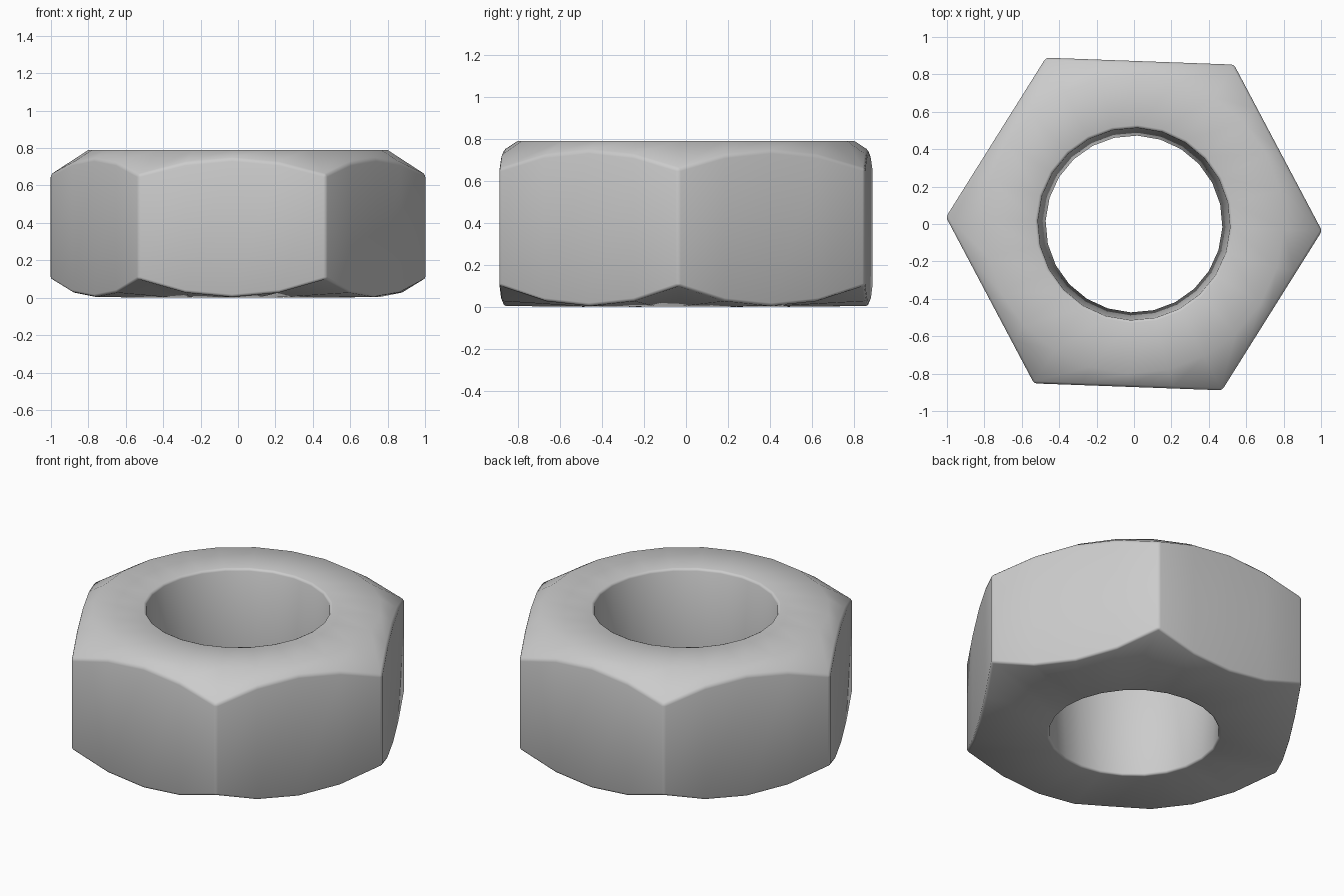
import bpy, bmesh, math

if "Cube" in bpy.data.objects:
    bpy.data.objects.remove(bpy.data.objects["Cube"])

N = 24                      # segments round the nut, four per flat
R = 1.006                   # corner radius before edge softening
TURN = math.radians(-2.1)   # slight turn about z
HEIGHT = 0.79


def hex_point(i):
    """Point i on the hexagon outline, evenly spaced along each flat."""
    side, t = i // 4, (i % 4) / 4
    a, b = (TURN + math.radians(60 * (side + k)) for k in (0, 1))
    return (R * (math.cos(a) * (1 - t) + math.cos(b) * t),
            R * (math.sin(a) * (1 - t) + math.sin(b) * t))


def ring(bm, radius, z):
    return [bm.verts.new((radius * math.cos(TURN + math.tau * i / N),
                          radius * math.sin(TURN + math.tau * i / N), z))
            for i in range(N)]


def hex_ring(bm, height_at):
    """Hexagon outline whose height follows a conical chamfer."""
    pts = [hex_point(i) for i in range(N)]
    return [bm.verts.new((x, y, height_at(math.hypot(x, y)))) for x, y in pts]


# Closed loop of rings: tapered bore, underside, flats, top chamfer, top face
bm = bmesh.new()
rings = [
    ring(bm, 0.472, 0.0),
    hex_ring(bm, lambda r: max(0.004, 0.10 - 0.73 * (R - r))),
    hex_ring(bm, lambda r: HEIGHT - 0.65 * (r - 0.80)),
    ring(bm, 0.80, HEIGHT),
    ring(bm, 0.515, HEIGHT),
]
for lower, upper in zip(rings, rings[1:] + rings[:1]):
    for i in range(N):
        j = (i + 1) % N
        bm.faces.new((lower[i], lower[j], upper[j], upper[i]))
bmesh.ops.recalc_face_normals(bm, faces=bm.faces)

mesh = bpy.data.meshes.new("hex_nut")
bm.to_mesh(mesh)
bm.free()
nut = bpy.data.objects.new("hex_nut", mesh)
bpy.context.collection.objects.link(nut)
mesh.shade_smooth()

# Small softened edges
bevel = nut.modifiers.new("soft_edges", 'BEVEL')
bevel.width = 0.014
bevel.segments = 2
bevel.limit_method = 'ANGLE'
bevel.angle_limit = math.radians(40)
